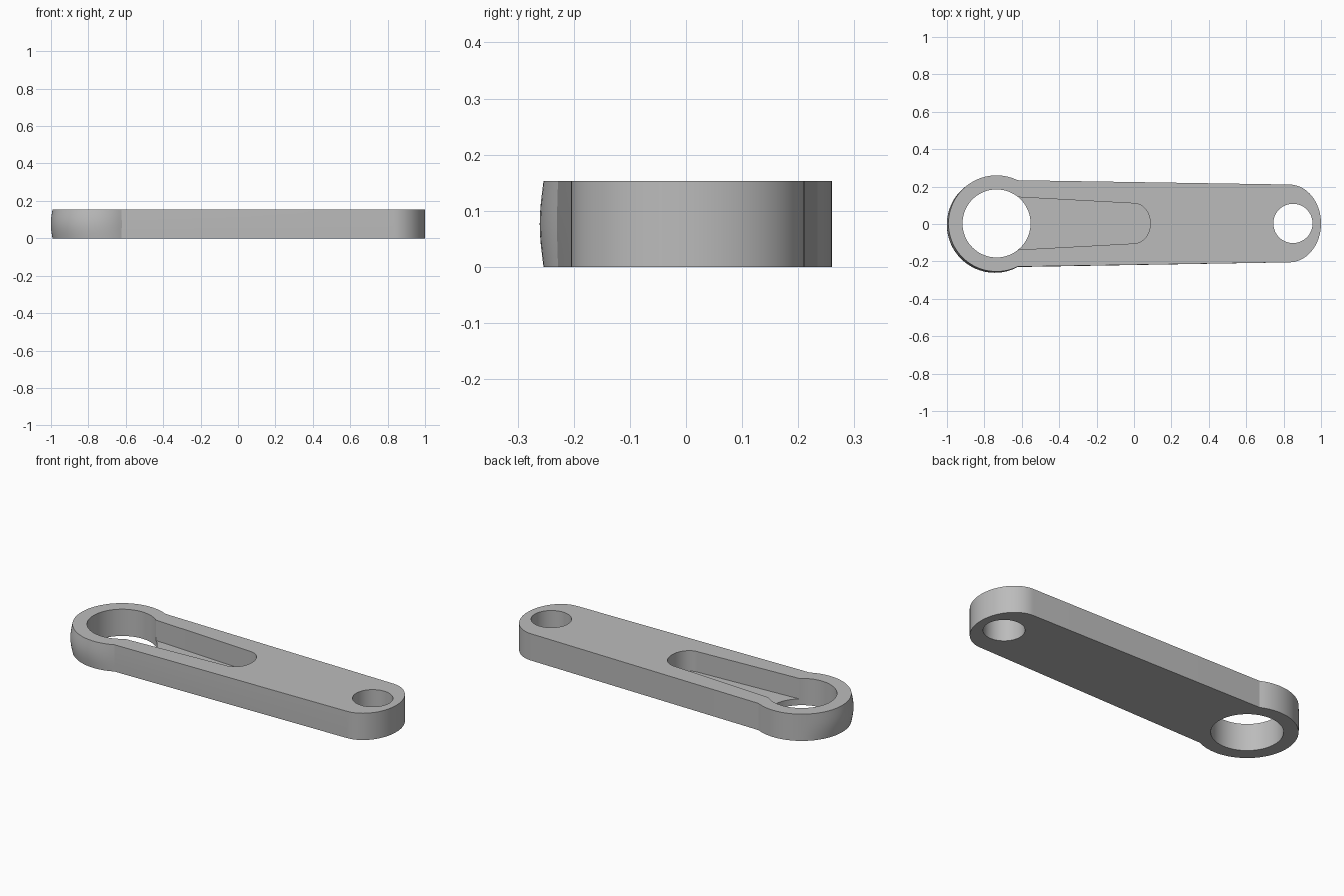
import bpy, bmesh
from math import cos, sin, pi, radians

default = bpy.data.objects.get("Cube")
if default:
    bpy.data.objects.remove(default, do_unlink=True)

HEIGHT = 0.153
MID_Y = 0.003
BIG_X, BIG_R, BIG_HOLE = -0.735, 0.257, 0.182
SMALL_X, SMALL_HOLE = 0.85, 0.105

grey = bpy.data.materials.new("plain grey")
grey.use_nodes = True
colour = (0.5, 0.5, 0.5, 1)
grey.diffuse_color = colour
grey.node_tree.nodes["Principled BSDF"].inputs["Base Color"].default_value = colour


def arc(cx, rx, ry, start, end, steps):
    """Points along an elliptical arc, angles in degrees."""
    angles = [radians(start + (end - start) * i / steps) for i in range(steps + 1)]
    return [(cx + rx * cos(a), MID_Y + ry * sin(a)) for a in angles]


def loft(name, rings):
    """Solid through a stack of (z, outline) rings, capped at both ends."""
    bm = bmesh.new()
    loops = [[bm.verts.new((x, y, z)) for x, y in outline] for z, outline in rings]
    n = len(loops[0])
    for low, high in zip(loops, loops[1:]):
        for i in range(n):
            j = (i + 1) % n
            bm.faces.new((low[i], low[j], high[j], high[i]))
    bm.faces.new(loops[0][::-1])
    bm.faces.new(loops[-1])
    mesh = bpy.data.meshes.new(name)
    bm.to_mesh(mesh)
    bm.free()
    mesh.materials.append(grey)
    obj = bpy.data.objects.new(name, mesh)
    bpy.context.collection.objects.link(obj)
    return obj


def body_outline(bulge):
    """Round big end, slightly barrelled on its outer side, tapering to the small end."""
    points = []
    for x, y in arc(BIG_X, BIG_R, BIG_R, 64, 296, 56):
        dx, dy = (x - BIG_X) / BIG_R, (y - MID_Y) / BIG_R
        push = bulge * max(0, -0.8 * dx - 0.6 * dy)
        points.append((x + dx * push, y + dy * push))
    return points + arc(0.83, 0.17, 0.208, -90, 90, 36)


# Link body with the barrelled big end
rings = []
for i in range(9):
    t = i / 8
    rings.append((HEIGHT * t, body_outline(0.011 * sin(pi * t))))
body = loft("link_body", rings)

# Through holes and the blind tapered slot
bottom, top, slot_floor = -0.1, 0.3, 0.036
slot = arc(0, 0.087, 0.107, -90, 90, 28) + [(BIG_X, MID_Y + 0.147), (BIG_X, MID_Y - 0.147)]
cuts = [
    ("slot_cutter", slot_floor, slot),
    ("big_hole_cutter", bottom, arc(BIG_X, BIG_HOLE, BIG_HOLE, 0, 355, 71)),
    ("small_hole_cutter", bottom, arc(SMALL_X, SMALL_HOLE, SMALL_HOLE, 0, 352.5, 47)),
]
bpy.context.view_layer.objects.active = body
for name, base, outline in cuts:
    cutter = loft(name, [(base, outline), (top, outline)])
    cutter.hide_render = True
    mod = body.modifiers.new(name, 'BOOLEAN')
    mod.operation = 'DIFFERENCE'
    mod.solver = 'EXACT'
    mod.object = cutter
    bpy.ops.object.modifier_apply(modifier=mod.name)
    bpy.data.objects.remove(cutter, do_unlink=True)

# Smooth curved walls, crisp rims
bpy.ops.object.select_all(action='DESELECT')
body.select_set(True)
bpy.ops.object.shade_smooth_by_angle(angle=radians(20))
